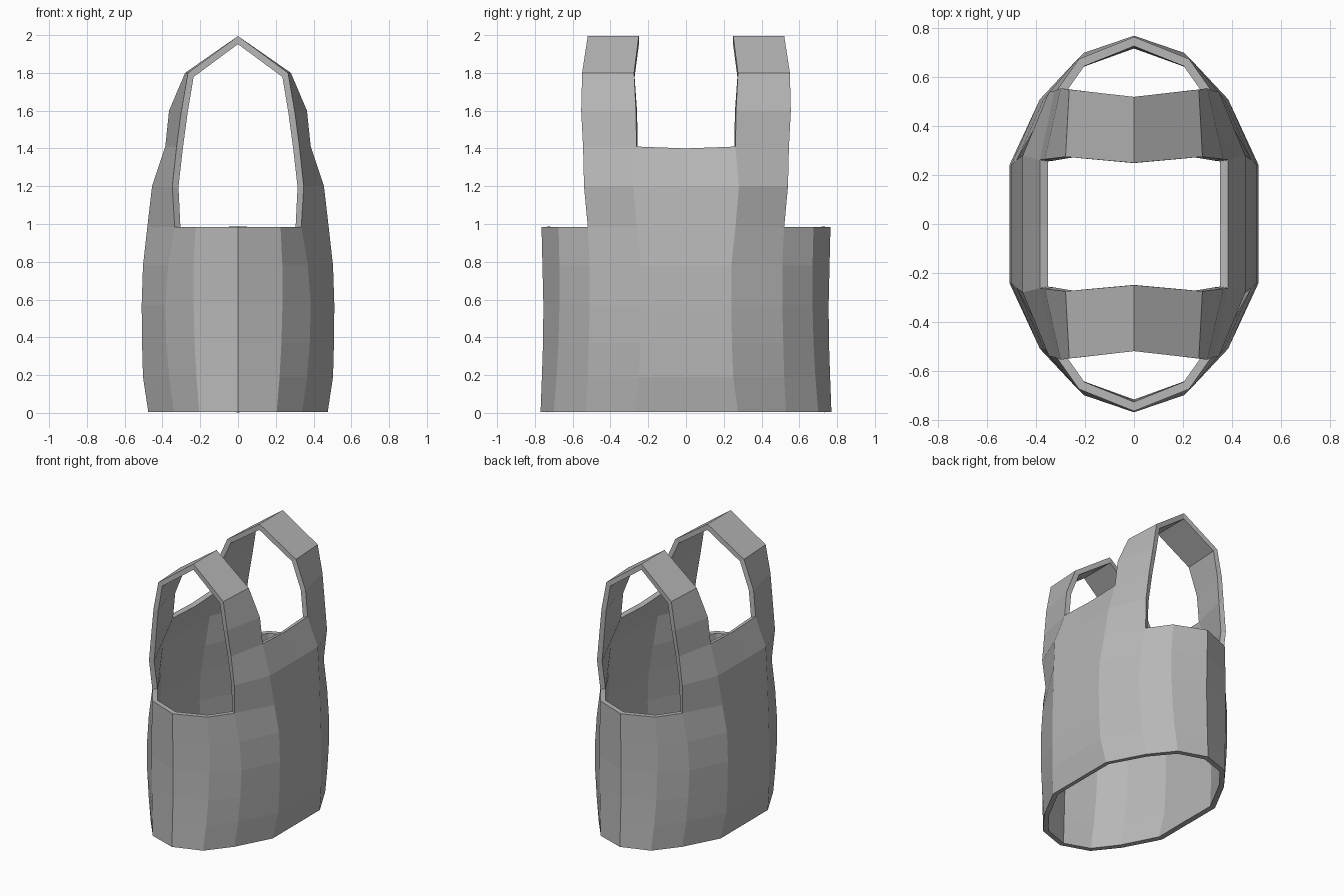
import bpy, bmesh

if "Cube" in bpy.data.objects:
    bpy.data.objects.remove(bpy.data.objects["Cube"])

# Heights of the horizontal edge rows, hem to shoulder
rows = [0.005, 0.19, 0.37, 0.57, 0.78, 0.985, 1.20, 1.41, 1.60, 1.80, 1.995]

# One quarter of the shell: each column as x and y per row, from front centre to side
columns = [
    # front centre
    ([0] * 6, [.77, .763, .757, .755, .76, .765]),
    # front panel seam
    ([.205, .22, .23, .235, .235, .225], [.70, .685, .675, .67, .67, .675]),
    # neck edge, rising into the strap
    ([.34, .365, .38, .385, .37, .335, .348, .325, .30, .265, 0],
     [.53, .52, .515, .51, .51, .52, .54, .545, .555, .55, .52]),
    # armhole edge, rising into the strap
    ([.475, .503, .508, .51, .503, .48, .455, .385, .365, .28, 0],
     [.275, .25, .243, .24, .24, .262, .28, .262, .265, .275, .25]),
    # side centre
    ([.475, .503, .508, .51, .503, .48, .455, .385], [0] * 8),
]

bm = bmesh.new()
grid = []
for c, (xs, ys) in enumerate(columns):
    grid.append([bm.verts.new((x, -y, z - (0.01 if c == 4 and z > 1.4 else 0)))
                 for x, y, z in zip(xs, ys, rows)])
for a, b in zip(grid, grid[1:]):
    for r in range(min(len(a), len(b)) - 1):
        bm.faces.new((a[r], b[r], b[r + 1], a[r + 1]))

mesh = bpy.data.meshes.new("tank_top")
bm.to_mesh(mesh)
bm.free()
top = bpy.data.objects.new("tank_top", mesh)
bpy.context.collection.objects.link(top)

# Darker grey cloth
grey = bpy.data.materials.new("grey_cloth")
grey.diffuse_color = (0.47, 0.47, 0.47, 1)
grey.use_nodes = True
grey.node_tree.nodes["Principled BSDF"].inputs["Base Color"].default_value = grey.diffuse_color
mesh.materials.append(grey)

# Mirror left/right and front/back, then give the cloth thickness inward
mirror = top.modifiers.new("mirror", 'MIRROR')
mirror.use_axis = (True, True, False)
mirror.merge_threshold = 0.002
cloth = top.modifiers.new("cloth_thickness", 'SOLIDIFY')
cloth.thickness = 0.035
cloth.offset = -1
cloth.use_even_offset = True
